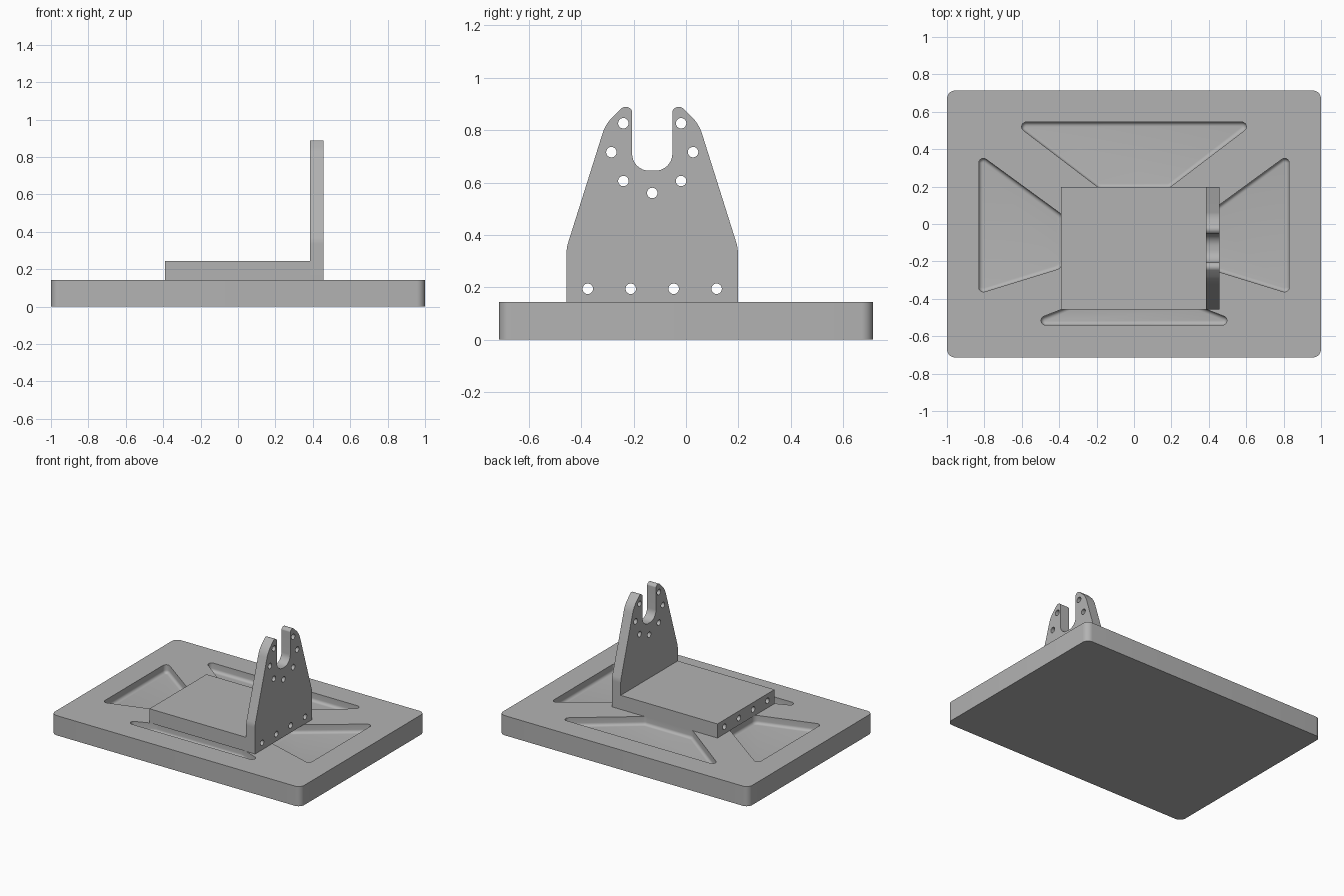
import bpy, bmesh, math
from mathutils import Vector, Matrix

if "Cube" in bpy.data.objects:
    bpy.data.objects.remove(bpy.data.objects["Cube"], do_unlink=True)

TOP = 0.143          # top of the base slab
MID = -0.129         # centre line of the bracket in y

grey = bpy.data.materials.new("plain grey")
grey.use_nodes = True
colour = (0.45, 0.45, 0.45, 1)
grey.diffuse_color = colour
grey.node_tree.nodes["Principled BSDF"].inputs["Base Color"].default_value = colour


def rounded(corners, steps=8):
    """Outline with each (x, y, radius) corner replaced by an arc."""
    out = []
    for i, (x, y, r) in enumerate(corners):
        p = Vector((x, y))
        a = (Vector(corners[i - 1][:2]) - p).normalized()
        b = (Vector(corners[(i + 1) % len(corners)][:2]) - p).normalized()
        if r == 0:
            out.append(p)
            continue
        half = a.angle(b) / 2
        centre = p + (a + b).normalized() * r / math.sin(half)
        start = p + a * r / math.tan(half) - centre
        end = p + b * r / math.tan(half) - centre
        sweep = start.angle_signed(end)
        for k in range(steps + 1):
            out.append(centre + Matrix.Rotation(-sweep * k / steps, 2) @ start)
    return out


def prism(bm, outline, low, high, fillet=0):
    """Extrude an outline along z, optionally rounding its lower rim."""
    part = bmesh.new()
    face = part.faces.new([part.verts.new((p.x, p.y, low)) for p in outline])
    ext = bmesh.ops.extrude_face_region(part, geom=[face], use_keep_orig=True)
    bmesh.ops.translate(part, vec=(0, 0, high - low),
                        verts=[v for v in ext["geom"] if isinstance(v, bmesh.types.BMVert)])
    if fillet:
        rim = [e for e in part.edges if all(abs(v.co.z - low) < 1e-5 for v in e.verts)]
        bmesh.ops.bevel(part, geom=rim, offset=fillet, segments=5, profile=0.5, affect='EDGES')
    bmesh.ops.recalc_face_normals(part, faces=part.faces)
    mesh = bpy.data.meshes.new("piece")
    part.to_mesh(mesh)
    part.free()
    bm.from_mesh(mesh)
    bpy.data.meshes.remove(mesh)


def make(name, bm):
    mesh = bpy.data.meshes.new(name)
    bm.to_mesh(mesh)
    bm.free()
    mesh.materials.append(grey)
    obj = bpy.data.objects.new(name, mesh)
    bpy.context.collection.objects.link(obj)
    return obj


def select(obj):
    bpy.ops.object.select_all(action='DESELECT')
    obj.select_set(True)
    bpy.context.view_layer.objects.active = obj


def cut(obj, cutter):
    cutter.hide_render = True
    mod = obj.modifiers.new("cut", 'BOOLEAN')
    mod.operation, mod.solver, mod.object = 'DIFFERENCE', 'EXACT', cutter
    select(obj)
    bpy.ops.object.modifier_apply(modifier=mod.name)


# Base slab with rounded corners
bm = bmesh.new()
prism(bm, rounded([(sx * 1, sy * 0.714, 0.045)
                   for sx, sy in ((-1, -1), (1, -1), (1, 1), (-1, 1))]), 0, TOP)
base = make("base_slab", bm)

# Four shallow pockets in the slab
side = [(-0.83, 0.375, 0.025), (-0.83, -0.372, 0.025),
        (-0.385, -0.235, 0.04), (-0.385, 0.05, 0.04)]
back = [(-0.65, 0.545, 0.025), (-0.19, 0.195, 0.04),
        (0.19, 0.195, 0.04), (0.65, 0.545, 0.025)]
front = [(-0.6, -0.54, 0.024), (0.6, -0.54, 0.024),
         (0.345, -0.44, 0.04), (-0.345, -0.44, 0.04)]
bm = bmesh.new()
for corners in (side, [(-x, y, r) for x, y, r in reversed(side)], back, front):
    prism(bm, rounded(corners), TOP - 0.06, TOP + 0.1, 0.021)
pockets = make("pocket_cutter", bm)
cut(base, pockets)

# Upright with sloping sides and an open slot, drawn as (half width, height)
half = [(0.327, TOP, 0), (0.327, 0.352, 0.12), (0.178, 0.825, 0.16),
        (0.1, 0.9, 0.025), (0.077, 0.875, 0.012), (0.077, 0.645, 0.065)]
outline = rounded(half + [(-w, h, r) for w, h, r in reversed(half)])
bm = bmesh.new()
prism(bm, outline, 0.385, 0.456)
# turn the profile so that width runs along y and height along z
turn = Matrix(((0, 0, 1, 0), (1, 0, 0, MID), (0, 1, 0, 0), (0, 0, 0, 1)))
bm.transform(turn)
upright = make("upright_bracket", bm)

# Flat plate joined to the foot of the upright
bm = bmesh.new()
prism(bm, [Vector(p) for p in ((-0.391, MID - 0.327), (0.385, MID - 0.327),
                               (0.385, MID + 0.327), (-0.391, MID + 0.327))], TOP, 0.245)
plate = make("mounting_plate", bm)

# Screw holes: a ring around the slot and a row through the plate
holes = [(w * 0.082, 0.194) for w in (-3, -1, 1, 3)]
holes += [(0.156 * math.cos(a), 0.716 + 0.156 * math.sin(a))
          for a in (math.radians(d) for d in (45, 0, -45, -90, -135, 180, 135))]
bm = bmesh.new()
for y, z in holes:
    ring = [Vector((y + 0.02 * math.cos(k * math.tau / 24),
                    z + 0.02 * math.sin(k * math.tau / 24))) for k in range(24)]
    prism(bm, ring, -0.6, 0.6)
bm.transform(turn)
drills = make("hole_cutter", bm)
cut(upright, drills)
cut(plate, drills)

for cutter in (pockets, drills):
    bpy.data.objects.remove(cutter, do_unlink=True)

for obj in (base, upright, plate):
    select(obj)
    bpy.ops.object.shade_smooth_by_angle(angle=math.radians(30))
